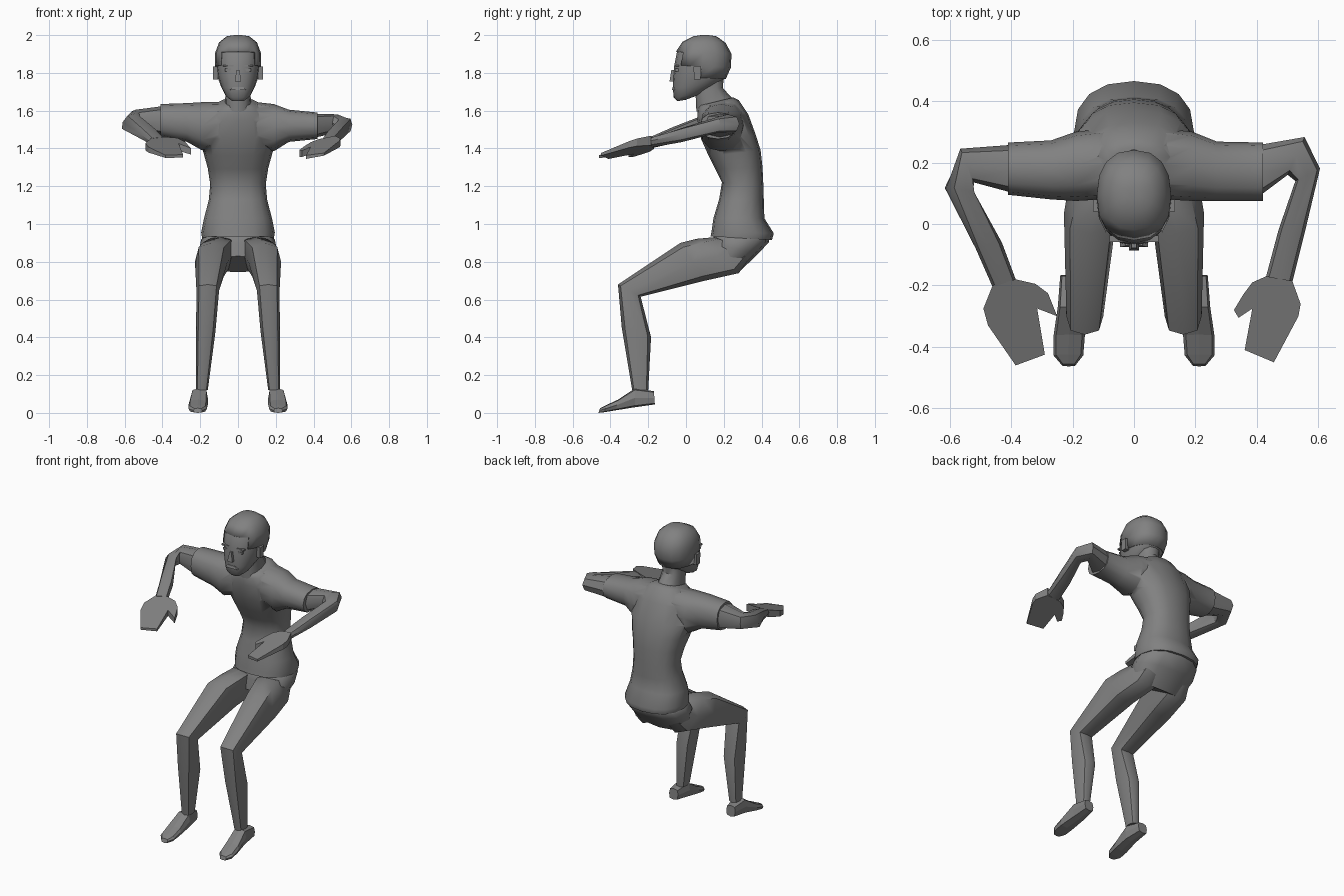
import bpy, bmesh, math
from mathutils import Vector

if "Cube" in bpy.data.objects:
    bpy.data.objects.remove(bpy.data.objects["Cube"])

grey = bpy.data.materials.new("dark_grey")
grey.diffuse_color = (.22, .22, .22, 1)
grey.use_nodes = True
grey.node_tree.nodes["Principled BSDF"].inputs["Base Color"].default_value = grey.diffuse_color


def finish(name, bm, mirror=False, smooth=0):
    bmesh.ops.recalc_face_normals(bm, faces=bm.faces[:])
    me = bpy.data.meshes.new(name)
    bm.to_mesh(me)
    bm.free()
    me.materials.append(grey)
    ob = bpy.data.objects.new(name, me)
    bpy.context.collection.objects.link(ob)
    if mirror:
        ob.modifiers.new("Mirror", 'MIRROR')
    if smooth:
        bpy.ops.object.select_all(action='DESELECT')
        ob.select_set(True)
        bpy.context.view_layer.objects.active = ob
        bpy.ops.object.shade_smooth_by_angle(angle=math.radians(smooth))
    return ob


def loft(rings, n=8, power=0.85):
    """Skin rings given as (end point, opposite end point, sideways half vector)."""
    bm = bmesh.new()
    loops = []
    soft = lambda t: math.copysign(abs(t) ** power, t)
    for p, q, v in rings:
        p, q, v = Vector(p), Vector(q), Vector(v)
        mid, u = (p + q) / 2, (p - q) / 2
        loops.append([bm.verts.new(mid + u * soft(math.cos(k * math.tau / n))
                                   + v * soft(math.sin(k * math.tau / n))) for k in range(n)])
    for a, b in zip(loops, loops[1:]):
        for k in range(n):
            j = (k + 1) % n
            bm.faces.new((a[k], a[j], b[j], b[k]))
    bm.faces.new(loops[0])
    bm.faces.new(loops[-1])
    return bm


def profile(rows):
    """Rows of front y,z, back y,z, left x, right x -> rings."""
    return [(((x0 + x1) / 2, ay, az), ((x0 + x1) / 2, by, bz), ((x1 - x0) / 2, 0, 0))
            for ay, az, by, bz, x0, x1 in rows]


def centred(rows):
    return profile([(*r[:4], -r[4], r[4]) for r in rows])


def plate(name, outline, height, half):
    """Flat outline in x,y lifted to height(x, y) with thickness half(x, y)."""
    bm = bmesh.new()
    top, bot = ([bm.verts.new((x, y, height(x, y) + s * half(x, y))) for x, y in outline]
                for s in (1, -1))
    bm.faces.new(top)
    bm.faces.new(bot)
    for k in range(len(top)):
        j = (k + 1) % len(top)
        bm.faces.new((top[k], top[j], bot[j], bot[k]))
    return finish(name, bm)


def block(name, centre, size, taper=1.0, mirror=False):
    bm = bmesh.new()
    bmesh.ops.create_cube(bm, size=1)
    for v in bm.verts:
        t = taper if v.co.z > 0 else 1
        v.co = Vector((v.co.x * size[0] * t, v.co.y * size[1] * t, v.co.z * size[2])) + Vector(centre)
    return finish(name, bm, mirror)


# Shirt body
shirt = finish("shirt", loft(centred([
    (.13, .935, .455, .915, .19), (.135, .96, .465, .95, .195), (.145, 1.03, .415, 1.03, .18),
    (.175, 1.13, .412, 1.12, .155), (.19, 1.22, .41, 1.20, .147), (.155, 1.29, .405, 1.30, .16),
    (.12, 1.36, .395, 1.39, .182), (.08, 1.45, .37, 1.47, .205),
    (.06, 1.55, .33, 1.58, .18), (.06, 1.60, .28, 1.655, .125), (.065, 1.625, .25, 1.67, .085)]), 16), smooth=60)

# Shoulders and sleeves, merged into the shirt
sleeves = finish("sleeves", loft([
    ((x, y1, (z0 + z1) / 2), (x, y0, (z0 + z1) / 2), (0, 0, (z1 - z0) / 2))
    for x, y0, y1, z0, z1 in [
        (-.41, .095, .265, 1.46, 1.635), (-.27, .08, .272, 1.435, 1.64), (-.19, .075, .30, 1.39, 1.645),
        (-.1, .08, .31, 1.42, 1.645), (.1, .08, .31, 1.42, 1.645), (.19, .075, .30, 1.385, 1.635),
        (.27, .075, .268, 1.435, 1.605), (.42, .075, .265, 1.45, 1.59)]], 12), smooth=60)
sleeves.hide_render = True
sleeves.hide_set(True)
union = shirt.modifiers.new("Sleeves", 'BOOLEAN')
union.operation, union.object, union.solver = 'UNION', sleeves, 'EXACT'

# Trousers: seat and legs
finish("trouser_seat", loft(centred([
    (.15, .94, .44, .92, .185), (.145, .93, .44, .905, .195), (.14, .90, .38, .84, .205),
    (.13, .83, .28, .745, .17)]), 12), smooth=50)
finish("trouser_leg", loft(profile([
    (.15, .93, .36, .85, .01, .175), (.06, .922, .28, .74, .03, .205), (-.03, .90, .10, .70, .055, .228),
    (-.36, .68, -.24, .615, .10, .22), (-.34, .45, -.185, .40, .12, .222),
    (-.285, .12, -.20, .12, .16, .222)]), 8, .75), mirror=True, smooth=50)

# Shoes
finish("shoe", loft(profile([
    (-.17, .115, -.165, .045, .175, .24), (-.27, .13, -.27, .03, .16, .248),
    (-.36, .07, -.37, .014, .16, .262), (-.425, .04, -.43, .004, .165, .262),
    (-.455, .025, -.463, 0, .19, .235)]), 8, .55), mirror=True)

# Arms: upper arm, elbow, forearm, wrist (the pose differs on each side)
finish("right_arm", loft([
    ((-.39, .258, 1.547), (-.39, .10, 1.547), (0, 0, .078)),
    ((-.565, .245, 1.56), (-.52, .135, 1.55), (0, .0, .05)),
    ((-.61, .12, 1.54), (-.525, .10, 1.535), (.02, 0, .045)),
    ((-.515, -.08, 1.475), (-.43, -.06, 1.475), (0, 0, .038)),
    ((-.46, -.205, 1.435), (-.385, -.18, 1.435), (0, 0, .024))], 8, .75), smooth=40)
finish("left_arm", loft([
    ((.40, .256, 1.52), (.40, .085, 1.52), (0, 0, .064)),
    ((.555, .283, 1.53), (.50, .16, 1.535), (0, 0, .048)),
    ((.605, .18, 1.525), (.525, .14, 1.52), (0, 0, .042)),
    ((.555, -.03, 1.475), (.47, -.02, 1.465), (0, 0, .037)),
    ((.515, -.19, 1.44), (.43, -.17, 1.42), (0, 0, .024))], 8, .75), smooth=40)

# Hands: flat mittens with thumbs
taper = lambda x, y: max(.007, .024 + .07 * (y + .2))
plate("right_hand", [(-.46, -.20), (-.49, -.275), (-.475, -.33), (-.385, -.46), (-.29, -.425),
                     (-.315, -.275), (-.25, -.30), (-.28, -.225), (-.32, -.195), (-.385, -.18)],
      lambda x, y: 1.43 + .28 * (y + .2) - .25 * max(0, x + .32), taper)
plate("left_hand", [(.515, -.185), (.542, -.26), (.535, -.30), (.455, -.45), (.36, -.41),
                    (.385, -.275), (.34, -.305), (.325, -.28), (.355, -.23), (.385, -.19), (.43, -.17)],
      lambda x, y: 1.43 + .22 * (y + .2) + .25 * (x - .48), taper)

# Neck
finish("neck", loft(centred([
    (.055, 1.595, .25, 1.66, .07), (.05, 1.70, .195, 1.72, .065), (.05, 1.76, .20, 1.78, .065)]), 12), smooth=40)

# Head
head_rings = centred([
    (-.045, 1.65, 0, 1.658, .035), (-.065, 1.67, .08, 1.688, .066), (-.07, 1.72, .16, 1.735, .09),
    (-.068, 1.78, .205, 1.77, .107), (-.062, 1.84, .232, 1.83, .116), (-.048, 1.91, .235, 1.90, .115),
    (-.015, 1.96, .205, 1.955, .096), (.04, 1.988, .16, 1.988, .058), (.08, 1.994, .12, 1.994, .02)])
finish("head", loft(head_rings, 16), smooth=45)

# Hair: thin shell over the crown, back and temples
bm = loft(head_rings, 16)
bmesh.ops.recalc_face_normals(bm, faces=bm.faces[:])


def bare(face):
    c = face.calc_center_median()
    return c.z < (1.90 if c.y < -.01 else 1.82 if c.y < .08 else 1.77)


bmesh.ops.delete(bm, geom=[f for f in bm.faces if bare(f)], context='FACES')
hair = finish("hair", bm, smooth=45)
shell = hair.modifiers.new("Shell", 'SOLIDIFY')
shell.thickness, shell.offset = .006, 1

# Face details
block("nose", (0, -.07, 1.785), (.034, .034, .06), .45)
block("eyebrow", (.052, -.048, 1.838), (.055, .02, .01), mirror=True)
block("eye", (.05, -.048, 1.815), (.036, .018, .014), mirror=True)
block("moustache", (0, -.064, 1.717), (.09, .022, .016), .6)
block("ear", (.118, .06, 1.80), (.026, .035, .07), 1.15, mirror=True)
